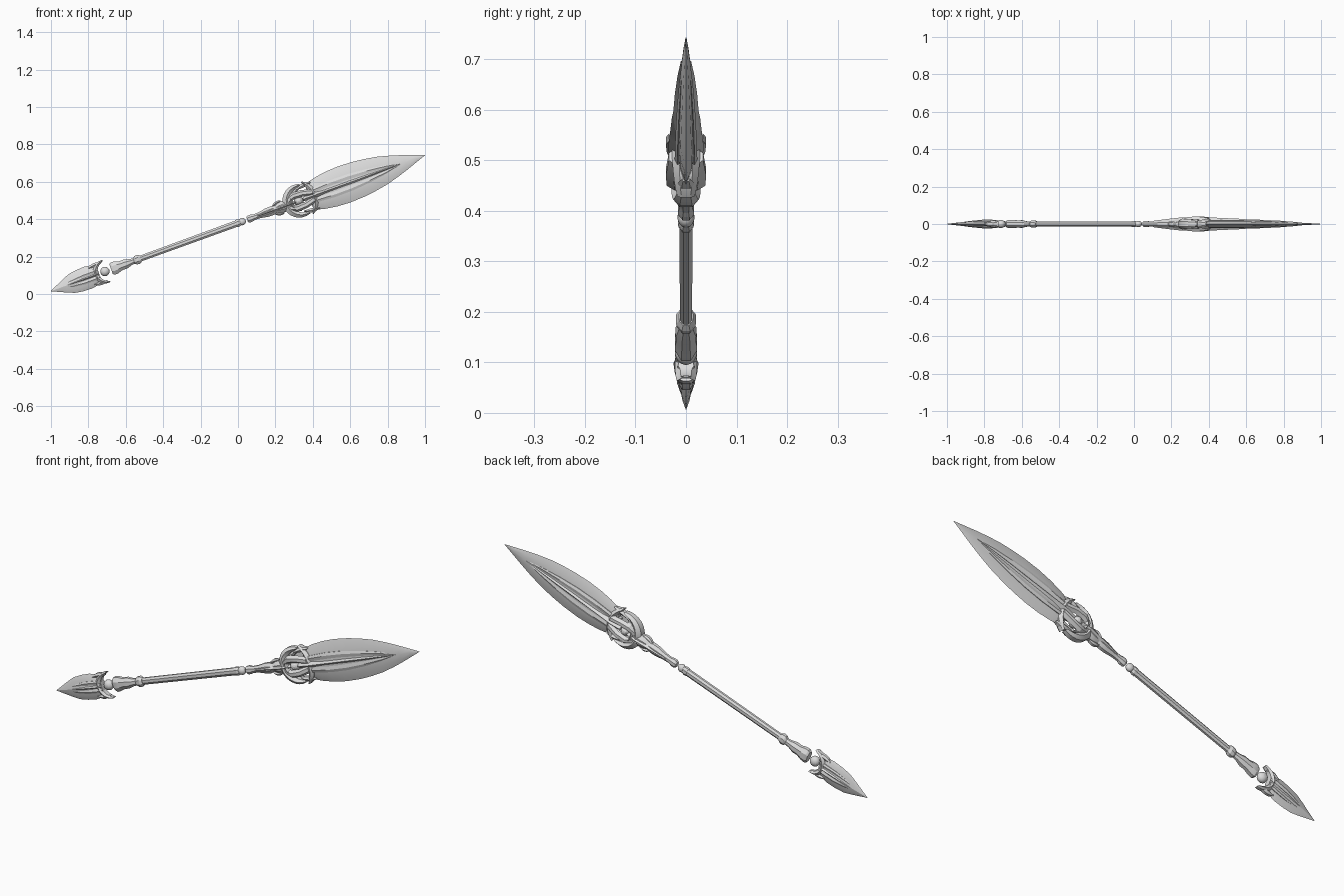
import bpy, bmesh, math
from mathutils import Vector

if "Cube" in bpy.data.objects:
    bpy.data.objects.remove(bpy.data.objects["Cube"])

# one flat colour for the whole weapon
steel = bpy.data.materials.new("light_grey_steel")
steel.diffuse_color = (0.72, 0.72, 0.72, 1)
steel.use_nodes = True
steel.node_tree.nodes["Principled BSDF"].inputs["Base Color"].default_value = steel.diffuse_color
TILT = math.radians(-20)   # parts are built along local x, then tilted


def finish(name, bm):
    bmesh.ops.recalc_face_normals(bm, faces=bm.faces)
    me = bpy.data.meshes.new(name)
    bm.to_mesh(me)
    bm.free()
    me.materials.append(steel)
    ob = bpy.data.objects.new(name, me)
    bpy.context.collection.objects.link(ob)
    ob.rotation_euler = (0, TILT, 0)
    ob.location = (0, 0, 0.379)
    bpy.ops.object.select_all(action='DESELECT')
    ob.select_set(True)
    bpy.context.view_layer.objects.active = ob
    bpy.ops.object.shade_smooth_by_angle(angle=math.radians(20))
    return ob


def skin(name, rings):
    bm = bmesh.new()
    vs = [[bm.verts.new(p) for p in r] for r in rings]
    n = len(vs[0])
    for a, b in zip(vs, vs[1:]):
        for i in range(n):
            bm.faces.new((a[i], a[(i + 1) % n], b[(i + 1) % n], b[i]))
    bm.faces.new(vs[0])
    bm.faces.new(vs[-1])
    return finish(name, bm)


def turned(name, secs, n=8):
    # secs: (position, half width in z, half width in y)
    rings = []
    for s, w, d in secs:
        rings.append([(s, d * math.sin(2 * math.pi * (i + .5) / n),
                       w * math.cos(2 * math.pi * (i + .5) / n)) for i in range(n)])
    return skin(name, rings)


def leaf(name, secs, shape):
    # secs: (position, half width, half depth); shape: quarter cross-section
    top = [(u, v) for u, v in shape]
    full = top + [(-u, v) for u, v in top[::-1] if u > 0]
    full += [(-u, -v) for u, v in top if 0 < u and v > 0]
    full += [(u, -v) for u, v in top[::-1] if v > 0]
    out = []
    for p in full:
        if p not in out:
            out.append(p)
    out.sort(key=lambda p: math.atan2(p[1], p[0]))
    return skin(name, [[(s, v * d, u * w) for u, v in out] for s, w, d in secs])


def crescent(name, centre, radius, width, depth, a0, a1, t0=0.0, side=False, n=12):
    # tapered curved claw; side=True lays it in the x-y plane
    rings = []
    for k in range(n + 1):
        f = k / n
        a = math.radians(a0 + (a1 - a0) * f)
        g = 0.22 + 0.78 * math.sin(math.pi * f) ** 0.7
        r = []
        for u, v in ((0, .5), (-.5, 1), (-1, .55), (-1, -.55), (-.5, -1), (0, -.5)):
            rad = radius + u * width * g
            x, z, y = centre + rad * math.cos(a), rad * math.sin(a) + t0, v * depth * (.5 + .5 * g)
            r.append((x, z, y) if side else (x, y, z))
        rings.append(r)
    return skin(name, rings)


def ball(name, s, r, depth=None):
    bm = bmesh.new()
    bmesh.ops.create_uvsphere(bm, u_segments=16, v_segments=10, radius=r)
    for v in bm.verts:
        v.co = Vector((v.co.x + s, v.co.y * ((depth or r) / r), v.co.z))
    return finish(name, bm)


EDGE = [(1, 0), (.93, .12), (.62, .55), (0, 1)]
RAISED = [(1, 0), (1, .62), (.72, .8), (.25, .62), (0, 1)]

# shaft with end rings
turned("shaft", [(-.57, .017, .013), (.012, .019, .014)])
turned("shaft_lip", [(-.012, .021, .016), (.002, .022, .017), (.014, .018, .013)])
turned("shaft_collar", [(-.592, .017, .014), (-.582, .026, .020), (-.566, .027, .021),
                        (-.553, .019, .015)])

# lower socket flaring towards the tail joint
turned("lower_socket", [(-.722, .030, .019), (-.712, .038, .023), (-.692, .036, .024),
                        (-.665, .027, .021), (-.640, .028, .022), (-.612, .019, .016),
                        (-.585, .016, .013)])
turned("lower_socket_ridge", [(-.70, .012, .026), (-.66, .012, .027), (-.60, .004, .016)], 4)

# floating joint balls
ball("tail_joint_ball", -.757, .025, .022)
ball("neck_joint_ball", .024, .020, .017)

# tail blade with raised inner leaf and clasp round the ball
leaf("tail_blade", [(-1.064, .001, .001), (-1.02, .021, .006), (-.98, .039, .010),
                    (-.945, .053, .013), (-.90, .060, .016), (-.85, .062, .018),
                    (-.81, .055, .018), (-.795, .046, .017)], EDGE)
leaf("tail_blade_inner_leaf", [(-1.005, .002, .006), (-.95, .020, .014), (-.88, .029, .022),
                               (-.82, .029, .025), (-.79, .022, .020)], RAISED)
crescent("tail_clasp", -.757, .064, .026, .022, 82, 278)
for sgn, nm in ((1, "upper"), (-1, "lower")):
    leaf_pts = crescent("tail_clasp_barb_" + nm, -.795, .062, .020, .014, sgn * 55, sgn * 130, 0)

# neck below the head
turned("neck", [(.052, .015, .013), (.060, .021, .017), (.078, .021, .017), (.090, .016, .014),
                (.125, .018, .016), (.165, .026, .020), (.195, .027, .022), (.215, .021, .019),
                (.235, .030, .024), (.262, .034, .028), (.285, .028, .028), (.31, .022, .026)])
for sgn, nm in ((1, "front"), (-1, "back")):
    skin("neck_ridge_" + nm, [[(s, -sgn * d, 0), (s, -sgn * .012, w), (s, -sgn * .012, -w)]
                              for s, w, d in ((.11, .004, .017), (.20, .013, .028),
                                              (.28, .016, .036), (.33, .006, .030))])
crescent("neck_fin_upper", .235, .040, .016, .014, 60, 150)
crescent("neck_fin_lower", .235, .040, .016, .014, -60, -150)

# hub: outer guard, inner claw, side claws and centre gem
crescent("hub_guard", .348, .090, .042, .030, 68, 292, n=16)
crescent("hub_inner_claw", .348, .055, .020, .036, 95, 265)
ball("hub_gem", .345, .026, .034)
for sgn, nm in ((1, "front"), (-1, "back")):
    crescent("hub_claw_upper_" + nm, .352, .066, .024, .012, 75, 165)
    for zo, lab in ((.022, "high"), (-.022, "low")):
        skin("hub_plate_%s_%s" % (lab, nm),
             [[(s, -sgn * d, zo * k + .008), (s, -sgn * (d - .016), zo * k + .018),
               (s, -sgn * (d - .016), zo * k - .018), (s, -sgn * d, zo * k - .008)]
              for s, d, k in ((.285, .024, .8), (.325, .038, 1.6), (.375, .040, 1.5),
                              (.43, .034, .9))])

# head blade with raised inner leaf
leaf("head_blade", [(.405, .066, .018), (.43, .079, .020), (.47, .089, .021), (.53, .098, .021),
                    (.60, .102, .020), (.68, .099, .018), (.75, .091, .016), (.82, .079, .013),
                    (.89, .060, .010), (.95, .041, .007), (1.01, .020, .004),
                    (1.064, .001, .001)], EDGE)
leaf("head_blade_inner_leaf", [(.395, .030, .024), (.44, .040, .028), (.54, .047, .027),
                               (.64, .046, .025), (.74, .037, .022), (.84, .022, .017),
                               (.93, .002, .010)], RAISED)

# clasp at the blade root and the spike running up the blade
crescent("blade_root_clasp", .345, .106, .034, .028, -62, 62)
crescent("blade_root_barb_upper", .405, .082, .022, .018, 65, 130)
crescent("blade_root_barb_lower", .405, .082, .022, .018, -65, -130)
turned("blade_root_spike", [(.37, .012, .030), (.42, .019, .036), (.48, .014, .033),
                            (.60, .006, .028), (.68, .001, .022)], 6)
